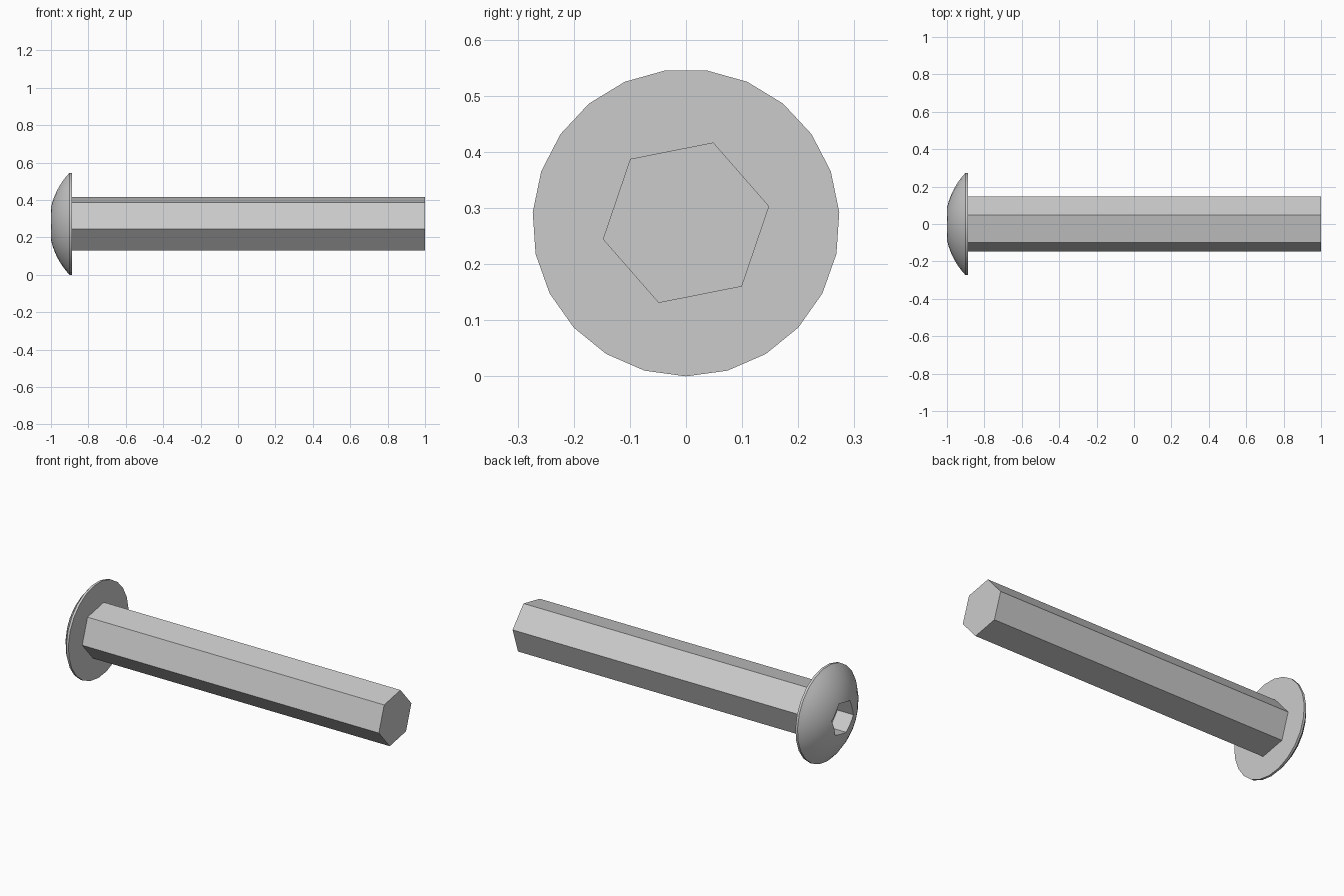
import bpy
import bmesh
from math import cos, sin, asin, radians, tau

cube = bpy.data.objects.get("Cube")
if cube:
    bpy.data.objects.remove(cube, do_unlink=True)

HEAD_R = 0.2738      # head radius, also the height of the axis
HEX_ANGLE = radians(11.2)

steel = bpy.data.materials.new("grey steel")
steel.use_nodes = True
colour = (0.6, 0.6, 0.6, 1)
steel.diffuse_color = colour
steel.node_tree.nodes["Principled BSDF"].inputs["Base Color"].default_value = colour


def loft(name, profile, sides, start):
    """Closed solid around the x axis from (x, radius) rings."""
    bm = bmesh.new()
    rings = []
    for x, r in profile:
        angles = [start + tau * i / sides for i in range(sides)]
        rings.append([bm.verts.new((x, r * cos(a), HEAD_R + r * sin(a))) for a in angles])
    for a, b in zip(rings, rings[1:]):
        for i in range(sides):
            j = (i + 1) % sides
            bm.faces.new((a[i], a[j], b[j], b[i]))
    bm.faces.new(rings[0])
    bm.faces.new(rings[-1])
    bmesh.ops.recalc_face_normals(bm, faces=bm.faces)
    mesh = bpy.data.meshes.new(name)
    bm.to_mesh(mesh)
    bm.free()
    mesh.materials.append(steel)
    obj = bpy.data.objects.new(name, mesh)
    bpy.context.collection.objects.link(obj)
    return obj


# Six-sided shaft
loft("shaft", [(-0.888, 0.151), (1, 0.151)], 6, HEX_ANGLE)

# Domed head with a thin straight rim
DOME_R, DOME_X = 0.4, -0.6096
edge = asin(HEAD_R / DOME_R)
steps = 10
dome = [(DOME_X - DOME_R * cos(edge * t / steps), DOME_R * sin(edge * t / steps))
        for t in range(steps, 0, -1)]
head = loft("head", [(-0.888, HEAD_R)] + dome, 23, radians(-90))

# Hexagonal drive socket cut into the dome
cutter = loft("socket_cutter", [(-1.1, 0.1), (-0.895, 0.1)], 6, HEX_ANGLE)
cutter.hide_render = True
cut = head.modifiers.new("socket", 'BOOLEAN')
cut.operation = 'DIFFERENCE'
cut.solver = 'EXACT'
cut.object = cutter
bpy.ops.object.select_all(action='DESELECT')
head.select_set(True)
bpy.context.view_layer.objects.active = head
bpy.ops.object.modifier_apply(modifier=cut.name)
bpy.data.objects.remove(cutter, do_unlink=True)
bpy.ops.object.shade_smooth_by_angle(angle=radians(30))
